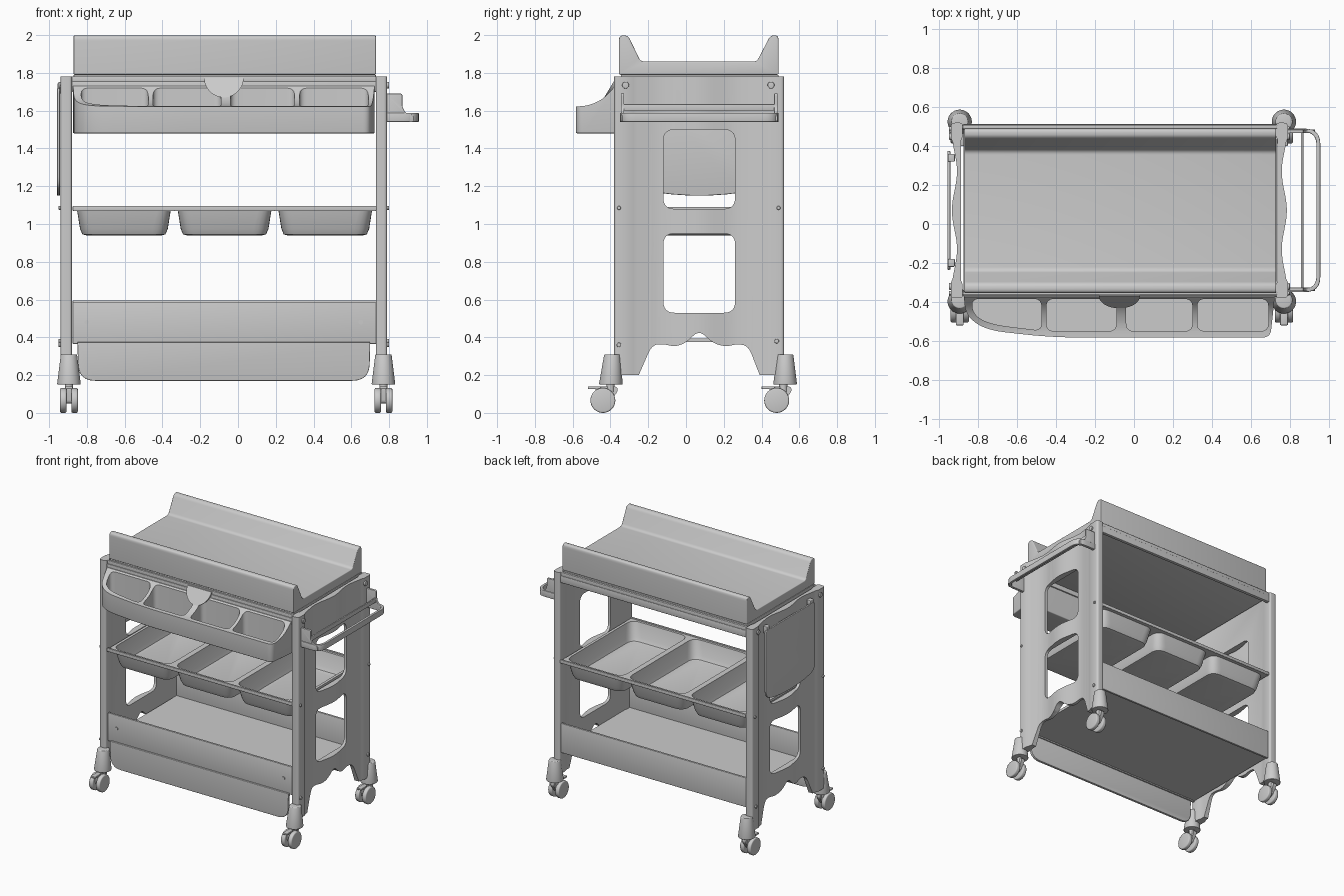
import bpy, bmesh, math
from mathutils import Vector

if "Cube" in bpy.data.objects:
    bpy.data.objects.remove(bpy.data.objects["Cube"])

MID = -0.075  # x of the frame's mirror plane


def new_obj(name, bm):
    bmesh.ops.recalc_face_normals(bm, faces=bm.faces)
    me = bpy.data.meshes.new(name)
    bm.to_mesh(me)
    bm.free()
    ob = bpy.data.objects.new(name, me)
    bpy.context.collection.objects.link(ob)
    return ob


def rounded(pts, r=0.0, n=6):
    """Round polygon corners; a point may carry its own radius as third value."""
    out = []
    for i, p in enumerate(pts):
        rad = p[2] if len(p) > 2 else r
        c, a, b = (Vector(q[:2]) for q in (p, pts[i - 1], pts[(i + 1) % len(pts)]))
        if rad <= 0:
            out.append(c)
            continue
        s = c + (a - c).normalized() * min(rad, (a - c).length * 0.48)
        e = c + (b - c).normalized() * min(rad, (b - c).length * 0.48)
        for k in range(n + 1):
            t = k / n
            out.append(s * (1 - t) ** 2 + c * 2 * t * (1 - t) + e * t * t)
    return out


def rect(x0, y0, x1, y1):
    return [(x0, y0), (x1, y0), (x1, y1), (x0, y1)]


def apply_mod(ob, kind, **props):
    m = ob.modifiers.new("m", kind)
    for k, v in props.items():
        setattr(m, k, v)
    bpy.context.view_layer.objects.active = ob
    bpy.ops.object.modifier_apply(modifier=m.name)


def prism(name, pts, axis, a, b, bevel=0):
    put = {'x': lambda p, t: (t, p[0], p[1]), 'y': lambda p, t: (p[0], t, p[1]),
           'z': lambda p, t: (p[0], p[1], t)}[axis]
    bm = bmesh.new()
    lo, hi = ([bm.verts.new(put(p, t)) for p in pts] for t in (a, b))
    bm.faces.new(lo)
    bm.faces.new(hi)
    for i in range(len(pts)):
        bm.faces.new((lo[i - 1], lo[i], hi[i], hi[i - 1]))
    ob = new_obj(name, bm)
    if bevel:
        apply_mod(ob, 'BEVEL', width=bevel, segments=3, limit_method='ANGLE', angle_limit=0.6)
    return ob


def box(name, x, y, z, bevel=0):
    return prism(name, rect(x[0], y[0], x[1], y[1]), 'z', z[0], z[1], bevel)


def cut(ob, *cutters):
    for c in cutters:
        apply_mod(ob, 'BOOLEAN', operation='DIFFERENCE', object=c, solver='EXACT')
        bpy.data.objects.remove(c)


def loft(name, rings):
    """Skin over rounded rectangles (cx, cy, w, d, r, z), both ends capped."""
    bm = bmesh.new()
    loops = []
    for cx, cy, w, d, r, z in rings:
        p = rounded(rect(cx - w / 2, cy - d / 2, cx + w / 2, cy + d / 2), r)
        loops.append([bm.verts.new((q.x, q.y, z)) for q in p])
    for l0, l1 in zip(loops, loops[1:]):
        for i in range(len(l0)):
            bm.faces.new((l0[i - 1], l0[i], l1[i], l1[i - 1]))
    bm.faces.new(loops[0])
    bm.faces.new(loops[-1])
    return new_obj(name, bm)


def cyl(name, loc, r1, depth, axis='z', r2=None, bevel=0):
    rot = {'x': (0, math.pi / 2, 0), 'y': (math.pi / 2, 0, 0), 'z': (0, 0, 0)}[axis]
    bpy.ops.mesh.primitive_cone_add(vertices=32, radius1=r1, radius2=r1 if r2 is None else r2,
                                    depth=depth, location=loc, rotation=rot)
    ob = bpy.context.object
    ob.name = name
    if bevel:
        apply_mod(ob, 'BEVEL', width=bevel, segments=3, limit_method='ANGLE', angle_limit=0.6)
    return ob


# Side panels: wavy plan, two windows and a scalloped foot arch
wave = [(0.772 + 0.013 * math.cos((y - 0.07) * 15.7), y) for y in [-0.28 + 0.7 * i / 28 for i in range(29)]]
plan = rounded([(0.73, -0.38, .015), (0.79, -0.38, .02), (0.79, -0.3)] + wave + [
    (0.79, 0.44), (0.79, 0.52, .02), (0.73, 0.52, .015), (0.73, 0.45), (0.738, 0.43), (0.738, -0.29), (0.73, -0.31)])
arch = rounded([(-0.25, 0.1, 0), (-0.25, 0.2, .01), (-0.18, 0.36), (-0.12, 0.365), (-0.06, 0.35), (0.0, 0.37),
                (0.07, 0.44), (0.14, 0.37), (0.21, 0.35), (0.27, 0.365), (0.33, 0.355), (0.39, 0.2, .01),
                (0.39, 0.1, 0)], 0.05)
for side, mx in (("right", lambda x: x), ("left", lambda x: 2 * MID - x)):
    panel = prism(side + "_side_panel", [(mx(x), y) for x, y in plan], 'z', 0.2, 1.78)
    lo, hi = sorted((mx(0.65), mx(0.9)))
    cut(panel, prism("cut", rounded(rect(-0.12, 1.08, 0.26, 1.5), 0.06), 'x', lo, hi),
        prism("cut", rounded(rect(-0.12, 0.53, 0.26, 0.95), 0.06), 'x', lo, hi),
        prism("cut", arch, 'x', lo, hi))
    apply_mod(panel, 'BEVEL', width=0.006, segments=2, limit_method='ANGLE', angle_limit=0.8)
    # Screw caps
    for y, z, r in ((-0.32, 1.735, .018), (0.45, 1.735, .018), (-0.355, 1.085, .01),
                    (0.49, 1.085, .01), (-0.355, 0.36, .012), (0.48, 0.38, .012)):
        cyl(side + "_screw_cap", (mx(0.785), y, z), r, 0.03, 'x', bevel=.003)
    # Casters with tapered sleeves
    cx = mx(0.77) + (0.025 if side == "left" else 0)
    for end, sy, wy in (("front", -0.39, -0.44), ("back", 0.525, 0.48)):
        nm = f"{end}_{side}_"
        sleeve = cyl(nm + "leg_sleeve", (cx, sy, 0.23), 0.063, 0.16, r2=0.043, bevel=.005)
        for v in sleeve.data.vertices:  # lean outward towards the floor
            v.co.y += (-1 if sy < 0 else 0.0) * (0.08 - v.co.z) * 0.05
        cyl(nm + "caster_stem", (cx, sy - 0.01, 0.135), 0.022, 0.05)
        for dx in (-0.03, 0.03):
            cyl(nm + "wheel", (cx + dx, wy, 0.066), 0.066, 0.034, 'x', bevel=.008)
        cyl(nm + "axle", (cx, wy, 0.066), 0.015, 0.06, 'x')
        prism(nm + "caster_fork", rounded([(wy - .03, .05), (wy + .03, .05), (wy + .08, .115),
                                           (wy + .075, .14), (wy - .04, .14)], .02), 'x', cx - .014, cx + .014)
        box(nm + "brake_tab", (cx - .02, cx + .02), (wy - .08, wy - .01), (.126, .14), .004)

# Changing mat with raised wings
mat = rounded([(-0.355, 1.79, .01), (-0.355, 1.99, .02), (-0.335, 2.0, .015), (-0.305, 1.995, .02),
               (-0.24, 1.86, .02), (0.375, 1.86, .02), (0.445, 1.995, .02), (0.475, 2.0, .015),
               (0.49, 1.99, .02), (0.49, 1.79, .01)])
prism("changing_mat", mat, 'x', -0.87, 0.73, 0.006)

# Top deck and its rails
box("top_deck", (-0.87, 0.73), (-0.345, 0.49), (1.735, 1.79), .004)
for nm, y0, y1 in (("front", -0.37, -0.345), ("back", 0.485, 0.512)):
    box(nm + "_top_rail", (-0.88, 0.735), (y0, y1), (1.70, 1.755), .005)
    box(nm + "_top_lip", (-0.88, 0.735), (y0 + .005, y1 - .003), (1.75, 1.782), .004)

# Front organiser with four compartments
outline = rounded([(-0.875, -0.355, .01), (-0.865, -0.47, .06), (-0.76, -0.545, .1), (-0.42, -0.583, .15),
                   (0.70, -0.583, .04), (0.725, -0.355, .01)])
tray = prism("front_organiser", outline, 'z', 1.48, 1.74, 0.012)
cut(tray, prism("cut", rounded([(-0.65, 1.62, 0), (-0.52, 1.625, .04), (-0.44, 1.66, .04), (-0.375, 1.73, 0),
                                (-0.3, 1.735, 0), (-0.3, 1.9, 0), (-0.65, 1.9, 0)]), 'x', -1, 1))
cells = [[(-0.835, -0.385), (-0.825, -0.465), (-0.74, -0.515, .1), (-0.475, -0.548), (-0.475, -0.385)]]
cells += [rect(x0, -0.55, x1, -0.385) for x0, x1 in ((-0.45, -0.09), (-0.04, 0.30), (0.325, 0.69))]
for c in cells:
    cut(tray, prism("cut", rounded(c, 0.04), 'z', 1.505, 1.85))

# Half round tab at the front centre, tilted forward
tab = prism("front_tab", [(MID + .105 * math.cos(a), 1.775 + .105 * math.sin(a)) for a in
                          [math.pi + math.pi * i / 24 for i in range(25)]], 'y', -0.37, -0.345)
for v in tab.data.vertices:
    v.co.y -= (1.775 - v.co.z) * 0.6

# Middle storage bins with shared rim
for i, bx in enumerate((-0.604, -0.071, 0.462)):
    loft(f"storage_bin_{i + 1}", [
        (bx, .07, .40, .72, .06, .94), (bx, .07, .44, .76, .07, .945), (bx, .07, .465, .79, .08, .975),
        (bx, .07, .495, .83, .07, 1.07), (bx, .07, .533, .885, .004, 1.07), (bx, .07, .533, .885, .004, 1.09),
        (bx, .07, .49, .82, .07, 1.09), (bx, .07, .45, .77, .08, .985), (bx, .07, .43, .74, .07, .957),
        (bx, .07, .40, .71, .06, .953)])
for nm, y in (("front", -0.366), ("back", 0.506)):
    box(nm + "_bin_rail", (-0.875, 0.735), (y - .008, y + .008), (1.07, 1.096), .003)

# Bottom shelf with boards and rounded apron
box("bottom_shelf", (-0.875, 0.735), (-0.35, 0.495), (0.375, 0.395))
box("front_shelf_board", (-0.875, 0.735), (-0.362, -0.345), (0.365, 0.585), .003)
box("back_shelf_board", (-0.875, 0.735), (0.488, 0.505), (0.365, 0.595), .003)
for x in (-0.8, 0.65):
    cyl("board_screw", (x, -0.363, 0.48), 0.012, 0.008, 'y')
prism("front_apron", rounded([(-0.85, .375, .005), (-0.845, .17, .09), (0.695, .17, .09), (0.70, .375, .005)]),
      'y', -0.375, -0.355, .004)

# Towel rail on the right side
prism("towel_rail_loop", rounded([(0.775, -0.35, 0), (0.957, -0.35, .08), (0.957, 0.49, .08), (0.775, 0.49, 0),
                                  (0.775, 0.472, 0), (0.937, 0.472, .065), (0.937, -0.332, .065),
                                  (0.775, -0.332, 0)]), 'z', 1.54, 1.588, .004)
bracket = rounded([(0.78, 1.54), (0.93, 1.54), (0.93, 1.575), (0.885, 1.59), (0.87, 1.62), (0.87, 1.69), (0.78, 1.69)],
                  .012)
for y in (-0.345, 0.467):
    prism("towel_rail_bracket", bracket, 'y', y, y + .018, .003)
box("towel_rail_inner_bar", (0.857, 0.870), (-0.34, 0.48), (1.60, 1.635), .004)

# Hanging flap on the left side
prism("left_hanging_flap", rounded([(-0.235, 1.72, .03), (-0.235, 1.19, .06), (-0.12, 1.16, .06), (0.07, 1.147, .08),
                                    (0.26, 1.16, .06), (0.375, 1.19, .06), (0.375, 1.72, .03)]),
      'x', -0.958, -0.943, .004)
for y in (-0.2, 0.34):
    box("flap_clip", (-0.956, -0.92), (y - .02, y + .02), (1.69, 1.745), .005)

# Smooth shading with sharp edges kept
for ob in bpy.context.scene.objects:
    ob.select_set(True)
bpy.context.view_layer.objects.active = bpy.data.objects["changing_mat"]
bpy.ops.object.shade_smooth_by_angle(angle=math.radians(35))
